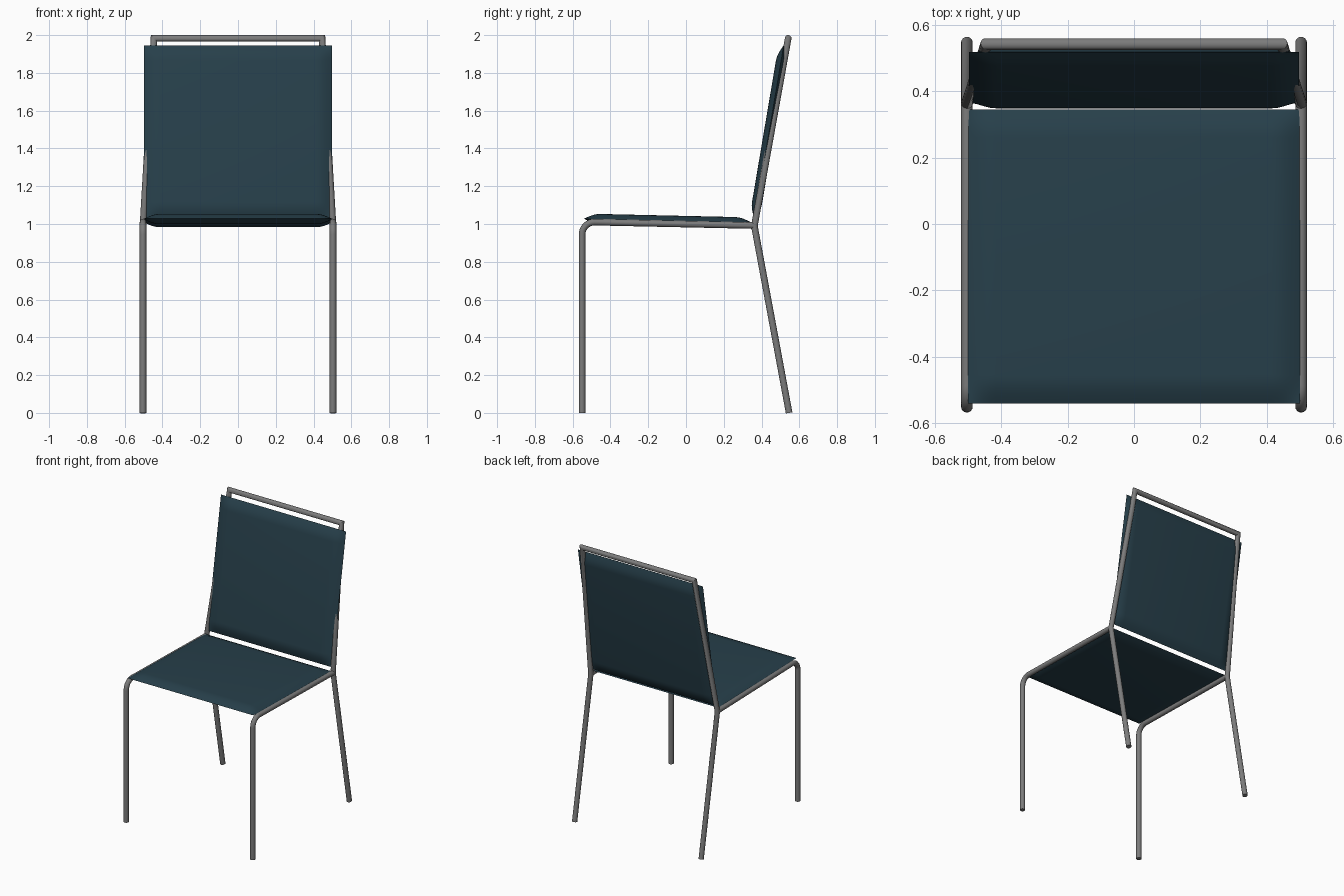
import bpy, bmesh, math
from mathutils import Vector

if "Cube" in bpy.data.objects:
    bpy.data.objects.remove(bpy.data.objects["Cube"])


def material(name, rgb):
    m = bpy.data.materials.new(name)
    m.diffuse_color = (*rgb, 1)
    m.use_nodes = True
    m.node_tree.nodes["Principled BSDF"].inputs["Base Color"].default_value = m.diffuse_color
    return m


STEEL = material("grey steel", (0.2, 0.2, 0.2))
FABRIC = material("dark teal fabric", (0.02, 0.05, 0.069))
R = 0.0175


def finish(name, bm, mat, angle):
    bmesh.ops.recalc_face_normals(bm, faces=bm.faces)
    me = bpy.data.meshes.new(name)
    bm.to_mesh(me)
    bm.free()
    me.materials.append(mat)
    ob = bpy.data.objects.new(name, me)
    bpy.context.collection.objects.link(ob)
    bpy.ops.object.select_all(action='DESELECT')
    ob.select_set(True)
    bpy.context.view_layer.objects.active = ob
    bpy.ops.object.shade_smooth_by_angle(angle=math.radians(angle))
    return ob


def tube(name, points, radius=R, sides=16):
    """Sweep a circle along a path with mitred joints."""
    pts = [Vector(p) for p in points]
    dirs = [(b - a).normalized() for a, b in zip(pts, pts[1:])]
    side = dirs[0].cross(Vector((0, 1, 0.3))).normalized()
    up = dirs[0].cross(side)
    ring = []
    for i in range(sides):
        a = 2 * math.pi * i / sides
        ring.append(pts[0] + radius * (math.cos(a) * side + math.sin(a) * up))
    bm = bmesh.new()
    rings = [[bm.verts.new(c) for c in ring]]
    for i in range(1, len(pts)):
        d = dirs[i - 1]
        n = d + dirs[i] if i < len(dirs) else d
        ring = [c + d * ((pts[i] - c).dot(n) / d.dot(n)) for c in ring]
        rings.append([bm.verts.new(c) for c in ring])
    for a, b in zip(rings, rings[1:]):
        for i in range(sides):
            j = (i + 1) % sides
            bm.faces.new((a[i], a[j], b[j], b[i]))
    bm.faces.new(rings[0])
    bm.faces.new(rings[-1])
    return finish(name, bm, STEEL, 40)


def cushion(name, half_w, start, end, thick, margin=0.085):
    """Thin pillow between two (y, z) points, swelling to both sides."""
    s, e = Vector((0, *start)), Vector((0, *end))
    length = (e - s).length
    along = (e - s).normalized()
    normal = Vector((1, 0, 0)).cross(along)
    steps = [margin * k for k in (0, 0.08, 0.2, 0.36, 0.55, 0.77, 1)]

    def stations(total):
        return steps + [total / 2] + [total - k for k in reversed(steps)]

    def swell(d, total):
        return math.sin(math.pi / 2 * min(1, min(d, total - d) / margin))

    us, vs = stations(2 * half_w), stations(length)
    bm = bmesh.new()
    for sign in (1, -1):
        grid = [[bm.verts.new(s + along * v + Vector((u - half_w, 0, 0)) + normal *
                 (sign * thick * swell(u, 2 * half_w) * swell(v, length)))
                 for u in us] for v in vs]
        for r0, r1 in zip(grid, grid[1:]):
            for i in range(len(us) - 1):
                bm.faces.new((r0[i], r0[i + 1], r1[i + 1], r1[i]))
    bmesh.ops.remove_doubles(bm, verts=bm.verts, dist=1e-5)
    return finish(name, bm, FABRIC, 50)


# Front legs bending into the seat rails
for label, x in (("left", -0.503), ("right", 0.503)):
    path = [(x, -0.55, 0)]
    for k in range(9):
        a = math.pi / 2 * k / 8
        path.append((x, -0.485 - 0.065 * math.cos(a), 0.945 + 0.065 * math.sin(a)))
    path.append((x, 0.36, 0.992))
    tube(label + "_front_leg_and_rail", path)

# Rear legs, back posts and top bar as one bent tube
half = [(-0.503, 0.546, 0), (-0.503, 0.362, 0.99), (-0.445, 0.541, 1.983)]
tube("rear_frame", half + [(-x, y, z) for x, y, z in reversed(half)])

# Padded seat and backrest
cushion("seat", 0.5, (-0.54, 1.028), (0.345, 1.008), 0.027)
cushion("backrest", 0.497, (0.362, 1.028), (0.517, 1.945), 0.027)
